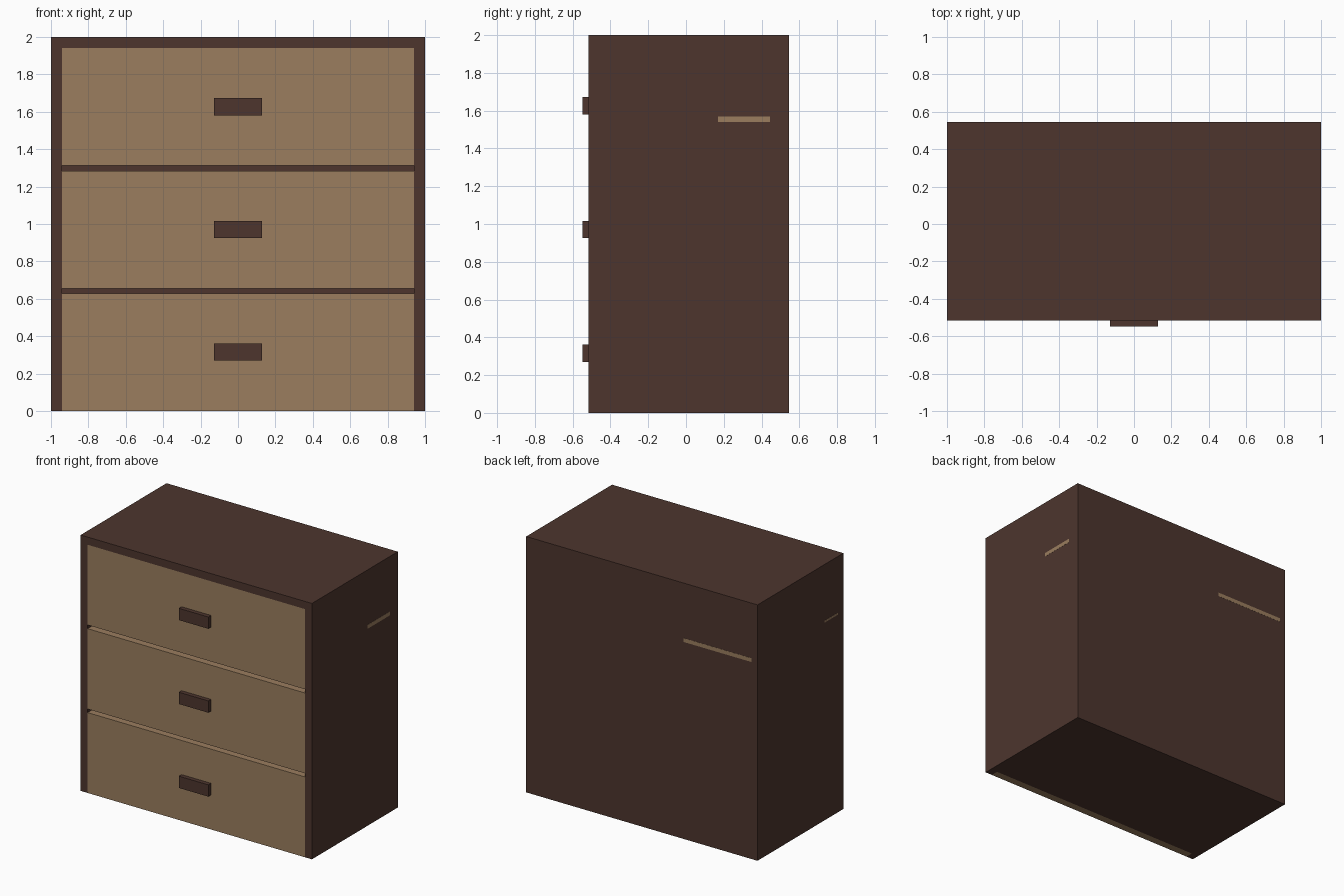
import bpy

if "Cube" in bpy.data.objects:
    bpy.data.objects.remove(bpy.data.objects["Cube"])


def material(name, rgb):
    m = bpy.data.materials.new(name)
    m.diffuse_color = (*rgb, 1)
    m.use_nodes = True
    m.node_tree.nodes["Principled BSDF"].inputs["Base Color"].default_value = m.diffuse_color
    return m


DARK = material("dark_brown_wood", (0.074, 0.036, 0.027))
TAN = material("light_tan_wood", (0.325, 0.206, 0.113))


def box(name, x, y, z, mat):
    """Box from (min, max) ranges along each axis."""
    verts = [(a, b, c) for a in x for b in y for c in z]
    faces = [(0, 1, 3, 2), (4, 6, 7, 5), (0, 4, 5, 1),
             (2, 3, 7, 6), (0, 2, 6, 4), (1, 5, 7, 3)]
    mesh = bpy.data.meshes.new(name)
    mesh.from_pydata(verts, [], faces)
    mesh.materials.append(mat)
    obj = bpy.data.objects.new(name, mesh)
    bpy.context.collection.objects.link(obj)
    return obj


FRONT, BACK = -0.515, 0.545
INNER = 0.94            # half width of the drawer opening
RECESS = FRONT + 0.06   # back of the drawer fronts

# Carcass: two sides, top board and the body behind the drawers
box("left_side", (-1, -INNER), (FRONT, BACK), (0, 2), DARK)
box("right_side", (INNER, 1), (FRONT, BACK), (0, 2), DARK)
box("top_board", (-INNER, INNER), (FRONT, BACK), (1.94, 2), DARK)
box("cabinet_body", (-INNER, INNER), (RECESS, BACK), (0, 1.94), DARK)

# Three drawer fronts separated by narrow gaps, each with a block handle
for i, (lo, hi) in enumerate([(0, 0.628), (0.656, 1.284), (1.313, 1.94)]):
    box(f"drawer_front_{i + 1}", (-INNER, INNER), (FRONT, RECESS), (lo, hi), TAN)
    mid = 0.315 + 0.656 * i
    box(f"drawer_handle_{i + 1}", (-0.127, 0.127), (FRONT - 0.033, FRONT),
        (mid - 0.046, mid + 0.046), DARK)

# Thin light inlay strips on the right, left and back faces
T = 0.001
STRIP_Z = (1.54, 1.57)
box("right_inlay", (1 - T, 1 + T), (0.17, 0.445), STRIP_Z, TAN)
box("left_inlay", (-1 - T, -1 + T), (-0.45, -0.28), (1.545, 1.56), TAN)
box("back_inlay", (-0.95, -0.36), (BACK - T, BACK + T), STRIP_Z, TAN)
